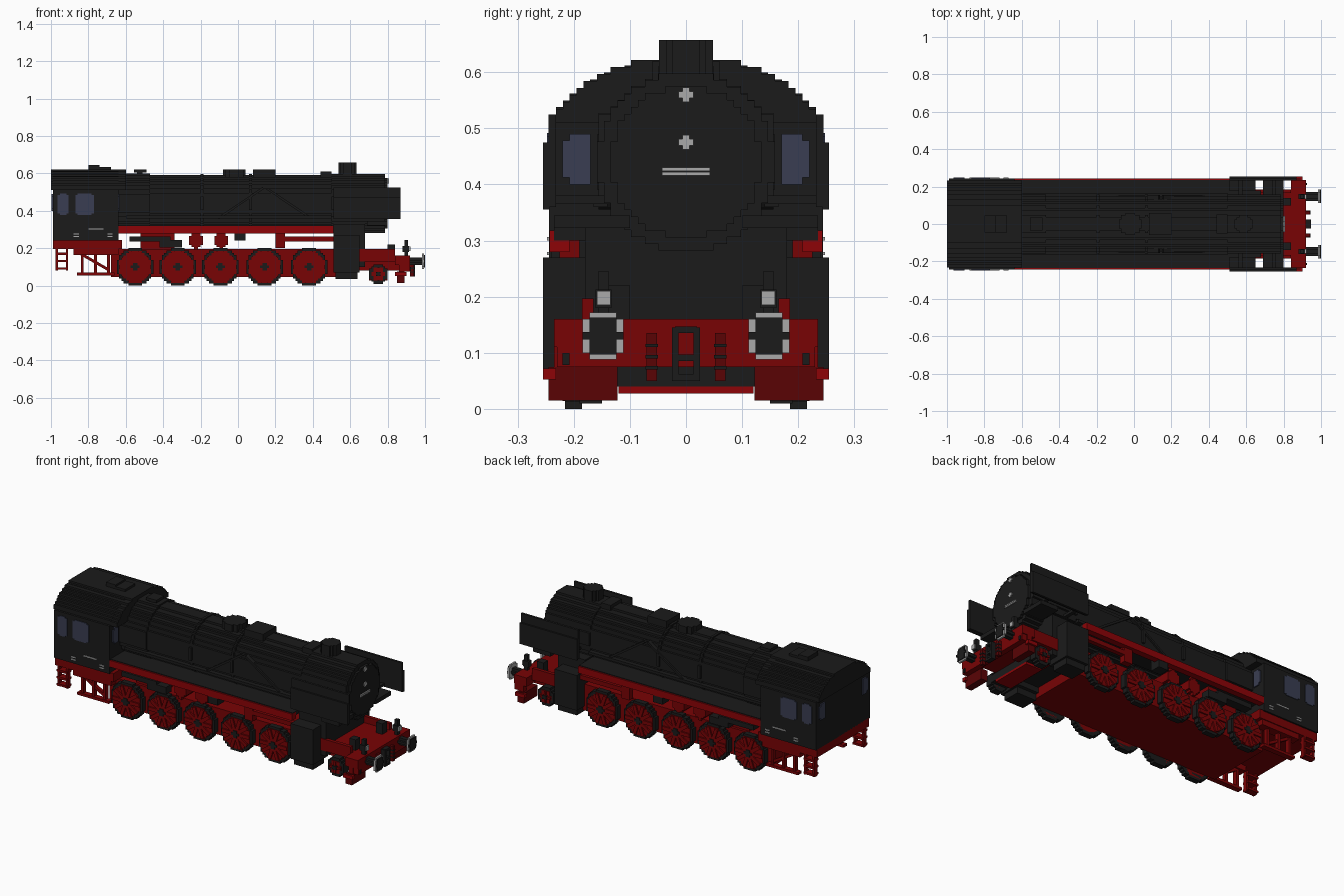
import bpy
import bmesh
import math
from mathutils import Matrix

STEP = .0122  # size of one stair step on rounded shapes

cube = bpy.data.objects.get("Cube")
if cube:
    bpy.data.objects.remove(cube)


def material(name, red, green, blue):
    mat = bpy.data.materials.new(name)
    mat.use_nodes = True
    colour = (red, green, blue, 1)
    mat.diffuse_color = colour
    mat.node_tree.nodes["Principled BSDF"].inputs["Base Color"].default_value = colour
    return mat


black = material("soot black", .011, .011, .011)
red = material("chassis red", .19, .001, .0015)
bright_red = material("bright red", .27, .001, .002)
dark_red = material("deep red", .1, .001, .0015)
glass = material("window blue", .042, .048, .085)
grey = material("light grey", .4, .4, .4)


def finish(name, bm, mat, mirrored):
    bmesh.ops.recalc_face_normals(bm, faces=bm.faces)
    mesh = bpy.data.meshes.new(name)
    bm.to_mesh(mesh)
    bm.free()
    mesh.materials.append(mat)
    obj = bpy.data.objects.new(name, mesh)
    bpy.context.collection.objects.link(obj)
    if mirrored:
        mirror = obj.modifiers.new("both sides", "MIRROR")
        mirror.use_axis = (False, True, False)
        mirror.use_mirror_merge = False


def add_block(bm, xs, ys, zs, turn=Matrix()):
    middle = Matrix.Translation([sum(s) / 2 for s in (xs, ys, zs)])
    size = Matrix.Diagonal([s[1] - s[0] for s in (xs, ys, zs)] + [1])
    bmesh.ops.create_cube(bm, size=1, matrix=middle @ turn @ size)


def box(name, mat, xs, ys, zs, mirrored=False, tilt=0):
    bm = bmesh.new()
    add_block(bm, xs, ys, zs, Matrix.Rotation(math.radians(tilt), 4, 'Y'))
    finish(name, bm, mat, mirrored)


def pair(name, mat, xs, ys, zs, tilt=0):
    box(name, mat, xs, ys, zs, True, tilt)


def stepped(width_at, low, high):
    """Staircase outline whose half width follows width_at(height)."""
    count = max(2, round((high - low) / STEP))
    side = []
    for i in range(count):
        bottom = low + (high - low) * i / count
        top = low + (high - low) * (i + 1) / count
        half = max(STEP, round(width_at((bottom + top) / 2) / STEP) * STEP)
        if side and side[-1][0] == half:
            side.pop()
        else:
            side.append((half, bottom))
        side.append((half, top))
    return side + [(-u, v) for u, v in reversed(side)]


def circle(radius):
    return stepped(lambda v: math.sqrt(max(0, radius ** 2 - v * v)), -radius, radius)


def prism(name, mat, outline, axis, span, centre=(0, 0), mirrored=False):
    bm = bmesh.new()
    cu, cv = centre
    place = {'x': lambda u, v, t: (t, u, v),
             'y': lambda u, v, t: (u, t, v),
             'z': lambda u, v, t: (u, v, t)}[axis]
    ends = [[bm.verts.new(place(cu + u, cv + v, t)) for u, v in outline] for t in span]
    for end in ends:
        bm.faces.new(end)
    near, far = ends
    for i in range(len(near)):
        bm.faces.new((near[i - 1], near[i], far[i], far[i - 1]))
    finish(name, bm, mat, mirrored)


# Boiler, smokebox and bands
axle_line = (0, .44)
prism("boiler", black, circle(.152), 'x', (-.66, .5), axle_line)
prism("smokebox", black, circle(.158), 'x', (.5, .785), axle_line)
prism("smokebox_door", black, circle(.135), 'x', (.785, .8), axle_line)
for x in (-.2, .06):
    prism("boiler_band", black, circle(.158), 'x', (x, x + .015), axle_line)
prism("firebox_jacket", black, circle(.16), 'x', (-.66, -.47), axle_line)
pair("steam_pipe_rear", black, (-.13, .16), (.13, .156), (.435, .447), -34)
pair("steam_pipe_front", black, (.13, .41), (.13, .156), (.435, .447), 34)
pair("side_pipe", black, (-.6, .5), (.14, .165), (.36, .375))

# Door fittings
for z in (.56, .475):
    box("door_badge_bar", grey, (.8, .806), (-.013, .013), (z - .006, z + .006))
    box("door_badge_post", grey, (.8, .806), (-.006, .006), (z - .013, z + .013))
for z in (.416, .424):
    box("door_rail", grey, (.8, .806), (-.043, .043), (z, z + .006))

# Chimney, domes and roof fittings
prism("chimney", black, circle(.048), 'z', (.57, .657), (.585, 0))
prism("steam_dome", black, circle(.06), 'z', (.56, .62), (-.02, 0))
box("sand_dome", black, (.08, .2), (-.06, .06), (.56, .62))
box("bell_box", black, (.44, .5), (-.05, .05), (.57, .61))
box("whistle_base", black, (-.54, -.51), (-.03, .03), (.57, .61))
box("whistle_cap", black, (-.555, -.49), (-.035, .035), (.605, .62))


# Cab with a rounded roof
def cab_width(z):
    rise = max(0, z - .475) / .146
    return .245 * math.sqrt(max(0, 1 - rise * rise))


prism("cab", black, stepped(cab_width, .24, .612), 'x', (-.99, -.64))
prism("cab_roof", black, stepped(lambda z: cab_width(z - .006), .51, .622), 'x', (-1, -.6))
box("roof_vent", black, (-.8, -.74), (-.045, .045), (.61, .645))
box("roof_vent_lid", black, (-.74, -.68), (-.045, .045), (.61, .635))

# Cab windows and side markings
wall = (.24, .248)
for xs in ((-.965, -.905), (-.87, -.77)):
    pair("side_window", glass, xs, wall, (.385, .485))
    pair("window_centre", glass, (xs[0] + .012, xs[1] - .012), wall, (.378, .492))
for name, xs in (("front_window", (-.64, -.633)), ("rear_window", (-.997, -.99))):
    pair(name, glass, xs, (.17, .208), (.4, .49))
    pair(name + "_edge", glass, xs, (.208, .22), (.412, .478))
pair("number_strip", grey, (-.8, -.72), wall, (.3, .306))
for x in (-.865, -.685):
    for z in (.26, .274):
        pair("side_label", grey, (x - .014, x + .014), wall, (z, z + .006))

# Smoke deflectors
pair("deflector_upper", black, (.51, .87), (.232, .245), (.36, .525))
pair("deflector_lower", black, (.51, .87), (.243, .255), (.355, .475))
for x in (.56, .74):
    pair("deflector_bracket", black, (x, x + .02), (.12, .24), (.365, .38))
pair("smokebox_shelf", black, (.69, .8), (.1, .235), (.322, .345))

# Running boards
pair("running_board", black, (-.64, .51), (.1, .235), (.3, .322))
pair("running_board_edge", bright_red, (-.64, .51), (.208, .243), (.28, .318))

# Main frame
box("frame", red, (-.68, .52), (-.185, .185), (.045, .195))
box("cab_floor", red, (-.99, -.62), (-.235, .235), (.195, .245))
box("ash_pan", red, (-.52, -.34), (-.17, .17), (.19, .31))
pair("ash_pan_rail", black, (-.58, -.36), (.17, .22), (.235, .262))
pair("ash_pan_step", black, (-.42, -.3), (.17, .22), (.205, .245))
pair("pump", black, (-.02, .04), (.18, .24), (.24, .3))
for x in (-.225, -.09):
    prism("air_tank", red, circle(.036), 'y', (-.2, .2), (x, .242))
    pair("tank_strap", red, (x - .01, x + .01), (.17, .2), (.19, .3))
pair("valve_rod", red, (.2, .52), (.2, .225), (.237, .262))
pair("valve_hanger", red, (.2, .25), (.19, .225), (.2, .3))

# Cylinders and smokebox saddle
pair("cylinder", black, (.51, .65), (.12, .255), (.07, .27))
pair("cylinder_foot", black, (.52, .64), (.14, .24), (.035, .07))
box("saddle", black, (.51, .68), (-.18, .18), (.1, .33))


# Wheels
def wheel(name, x, z, radius, inner, outer, fill, spokes):
    prism(name + "_tyre", black, circle(radius), 'y', (inner, outer), (x, z), True)
    prism(name + "_disc", red, circle(radius * fill), 'y', (inner, outer + .004), (x, z), True)
    bm = bmesh.new()
    reach = radius * fill
    for i in range(spokes):
        turn = Matrix.Rotation(math.pi * i / spokes, 4, 'Y')
        add_block(bm, (x - reach, x + reach), (outer, outer + .012),
                  (z - radius * .1, z + radius * .1), turn)
    finish(name + "_spokes", bm, red, True)
    prism(name + "_hub", black, circle(radius * .2), 'y', (outer, outer + .016), (x, z), True)


for x in (-.55, -.322, -.094, .142, .38):
    wheel("driving_wheel", x, .1, .1, .185, .216, .86, 5)
wheel("leading_wheel", .75, .062, .052, .15, .19, .65, 2)

# Front platform and buffer beam
box("front_frame", red, (.64, .89), (-.12, .12), (.08, .155))
box("axle_plate", bright_red, (.7, .8), (-.12, .12), (.027, .04))
box("axle_block", black, (.7, .8), (-.15, .15), (.04, .08))
box("platform", red, (.65, .9), (-.185, .185), (.13, .16))
pair("platform_rail", red, (.65, .84), (.165, .185), (.15, .197))
box("platform_lip", red, (.84, .92), (-.235, .235), (.11, .16))
box("buffer_beam", red, (.89, .92), (-.23, .23), (.075, .16))
pair("beam_bracket", black, (.9, .925), (.208, .22), (.078, .1))
pair("front_step", dark_red, (.85, .89), (.122, .245), (.015, .075))
pair("step_post", red, (.86, .89), (.21, .235), (.07, .11))
pair("step_tread", bright_red, (.84, .9), (.232, .255), (.052, .072))
pair("platform_box", black, (.8, .84), (.1, .14), (.15, .22))

# Lamps, buffers, hoses and coupling
pair("lamp_post", black, (.89, .91), (.137, .157), (.15, .245))
pair("lamp", black, (.88, .915), (.133, .161), (.18, .213))
pair("lamp_face", grey, (.915, .922), (.135, .159), (.185, .21))
prism("buffer_shank", black, circle(.02), 'x', (.91, .985), (.148, .13), True)
prism("buffer_rim", grey, circle(.042), 'x', (.984, .995), (.148, .13), True)
prism("buffer_face", black, circle(.033), 'x', (.99, 1), (.148, .13), True)
pair("brake_hose", dark_red, (.92, .94), (.052, .07), (.05, .135))
for z in (.07, .09, .11):
    pair("hose_ring", black, (.92, .943), (.05, .072), (z, z + .006))
pair("coupling_side", black, (.92, .945), (.013, .025), (.05, .145))
for z in (.05, .085, .135):
    box("coupling_link", black, (.92, .945), (-.02, .02), (z, z + .012))

# Cab ladders and rear rigging
for x in (-.975, -.92):
    pair("ladder_rail", red, (x, x + .012), (.21, .235), (.08, .2))
for z in (.085, .125, .165):
    pair("ladder_rung", red, (-.975, -.91), (.2, .24), (z, z + .012))
for x in (-.84, -.77, -.7):
    pair("rear_strut", red, (x, x + .015), (.19, .215), (.06, .2))
pair("rear_beam", red, (-.86, -.66), (.19, .22), (.055, .07))
pair("rear_brace", red, (-.87, -.68), (.19, .21), (.125, .14), 30)
pair("rear_pipe", red, (-.88, -.64), (.18, .23), (.165, .2))
